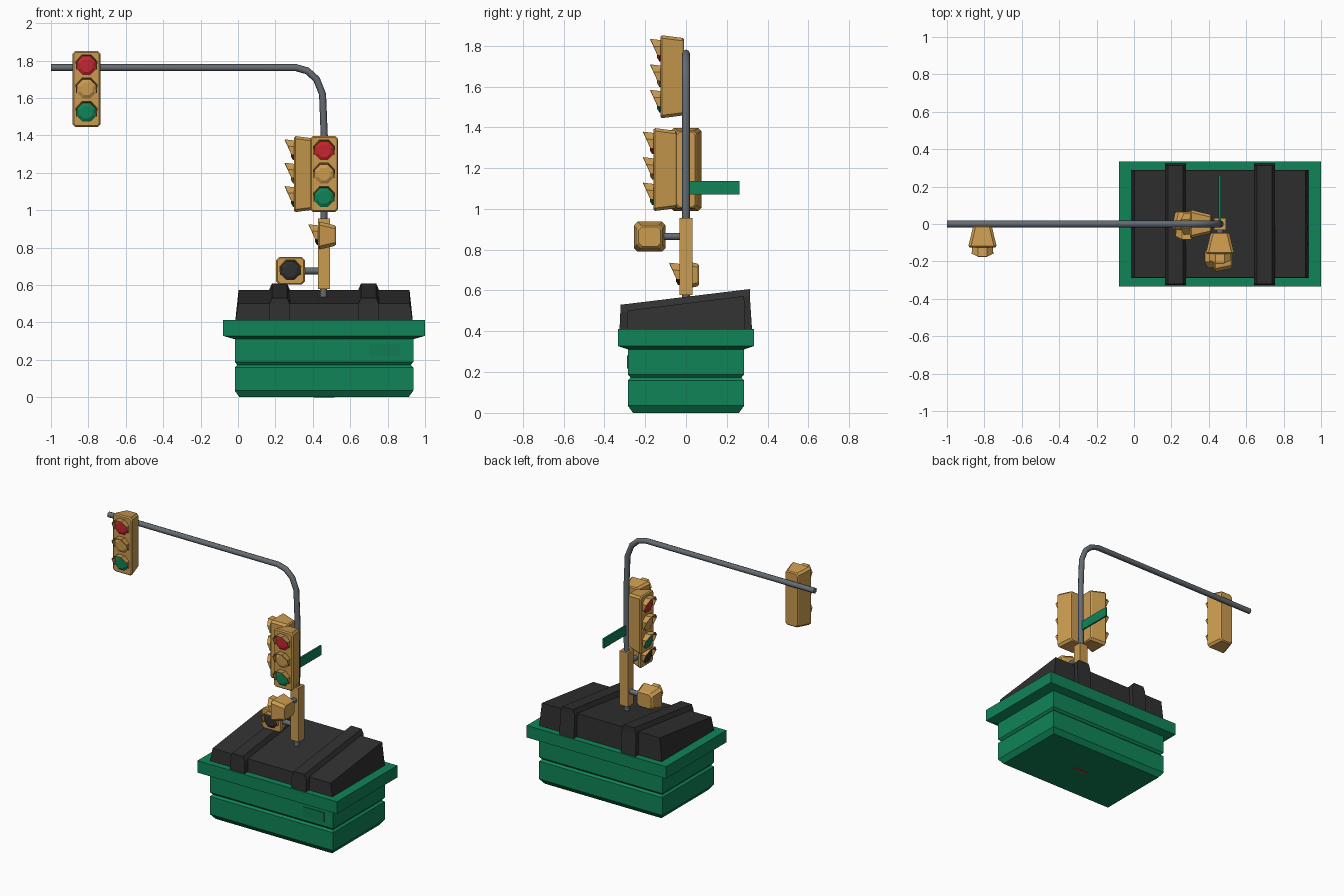
import bpy, bmesh, math
from mathutils import Vector, Matrix

if "Cube" in bpy.data.objects:
    bpy.data.objects.remove(bpy.data.objects["Cube"])


def material(name, r, g, b):
    m = bpy.data.materials.new(name)
    m.diffuse_color = (r, g, b, 1)
    m.use_nodes = True
    m.node_tree.nodes["Principled BSDF"].inputs["Base Color"].default_value = m.diffuse_color
    return m


GREEN = material("bin_green", 0.005, 0.23, 0.095)
DARK_GREEN = material("plate_green", 0.005, 0.20, 0.085)
BLACK = material("charcoal", 0.03, 0.03, 0.03)
AMBER = material("amber", 0.60, 0.33, 0.08)
RED = material("signal_red", 0.55, 0.02, 0.03)
GREY = material("pole_grey", 0.13, 0.15, 0.17)

PX = 0.46  # pole and bin centre


def finish(bm, name, mat, loc=(0, 0, 0), rot=0):
    bmesh.ops.recalc_face_normals(bm, faces=bm.faces[:])
    me = bpy.data.meshes.new(name)
    bm.to_mesh(me)
    bm.free()
    me.materials.append(mat)
    ob = bpy.data.objects.new(name, me)
    ob.location = loc
    ob.rotation_euler.z = rot
    bpy.context.collection.objects.link(ob)
    return ob


def loft(name, rings, mat, loc=(0, 0, 0), rot=0, caps=True):
    """Skin a list of equal-length rings of points."""
    bm = bmesh.new()
    vs = [[bm.verts.new(p) for p in r] for r in rings]
    n = len(rings[0])
    for a, b in zip(vs, vs[1:]):
        for i in range(n if caps else n - 1):
            j = (i + 1) % n
            bm.faces.new((a[i], a[j], b[j], b[i]))
    if caps:
        bm.faces.new(vs[0])
        bm.faces.new(vs[-1])
    return finish(bm, name, mat, loc, rot)


def rect(hx, hy, z):
    return [(-hx, -hy, z), (hx, -hy, z), (hx, hy, z), (-hx, hy, z)]


def chamfered(hx, hz, y, c):
    q = [(hx - c, hz), (hx, hz - c), (hx, c - hz), (hx - c, -hz)]
    q += [(-x, -z) for x, z in q]
    return [(x, y, z) for x, z in q]


def box(name, size, loc, mat):
    x, y, z = (s / 2 for s in size)
    return loft(name, [rect(x, y, -z), rect(x, y, z)], mat, loc)


# bin body with a groove, and its overhanging rim
body = [(0.025, 0.0), (0, 0.035), (0, 0.16), (0.013, 0.173), (0, 0.188), (0, 0.33)]
loft("bin_body", [rect(0.477 - i, 0.285 - i, z) for i, z in body], GREEN, (PX, 0, 0))
loft("bin_rim", [rect(0.477, 0.28, 0.31), rect(0.54, 0.334, 0.328),
                 rect(0.54, 0.334, 0.412)], GREEN, (PX, 0, 0))
box("front_plate", (0.17, 0.006, 0.065), (0.785, -0.286, 0.25), DARK_GREEN)
box("underside_mark", (0.11, 0.02, 0.004), (PX, 0, 0.001), RED)

# sloping lid
loft("lid", [rect(0.475, 0.29, 0.405),
             [(-0.457, -0.285, 0.502), (0.457, -0.285, 0.502),
              (0.457, 0.285, 0.573), (-0.457, 0.285, 0.573)]], BLACK, (PX, 0, 0))

# raised lid ribs with chamfered tops
for i, x in enumerate((0.222, 0.698)):
    rings = []
    for hx, d in ((0.056, 0.035), (0.041, 0.0)):
        rings.append((hx, d))
    outer = [[(-0.056, -0.326, 0.405), (0.056, -0.326, 0.405),
              (0.056, 0.324, 0.405), (-0.056, 0.324, 0.405)]]
    for hx, d in rings:
        outer.append([(-hx, -0.322, 0.53 - d), (hx, -0.322, 0.53 - d),
                      (hx, 0.313, 0.607 - d), (-hx, 0.313, 0.607 - d)])
    loft(f"lid_rib_{i + 1}", outer, BLACK, (x, 0, 0))


# round tubes swept along a path
def tube(name, pts, radius):
    cu = bpy.data.curves.new(name, 'CURVE')
    cu.dimensions = '3D'
    cu.bevel_depth = radius
    cu.bevel_resolution = 2
    cu.use_fill_caps = True
    sp = cu.splines.new('POLY')
    sp.points.add(len(pts) - 1)
    for p, c in zip(sp.points, pts):
        p.co = (*c, 1)
    cu.materials.append(GREY)
    ob = bpy.data.objects.new(name, cu)
    bpy.context.collection.objects.link(ob)
    bpy.ops.object.select_all(action='DESELECT')
    bpy.context.view_layer.objects.active = ob
    ob.select_set(True)
    bpy.ops.object.convert(target='MESH')
    bpy.ops.object.shade_smooth_by_angle(angle=math.radians(50))


path = [(0.457, 0.5), (0.461, 1.4), (0.452, 1.62), (0.42, 1.70),
        (0.37, 1.745), (0.31, 1.762), (-1.0, 1.762)]
tube("pole", [(x, 0, z) for x, z in path], 0.019)
tube("crossing_bracket_1", [(0.34, 0, 0.675), (0.44, 0, 0.675)], 0.018)
tube("crossing_bracket_2", [(PX, -0.12, 0.865), (PX, -0.02, 0.865)], 0.018)
box("pole_sleeve", (0.064, 0.062, 0.378), (PX, 0, 0.767), AMBER)
box("street_sign", (0.012, 0.245, 0.066), (PX - 0.002, 0.14, 1.103), GREEN)


def octagon(r, y, z):
    return [(r * math.cos(a), y, z + r * math.sin(a))
            for a in (math.radians(22.5 + 45 * k) for k in range(8))]


# one lens with its hood, facing -y from the plane y
def lamp(name, mat, y, z, loc, rot):
    loft(name + "_lens", [octagon(0.054, y + 0.01, z), octagon(0.054, y - 0.006, z),
                          octagon(0.036, y - 0.016, z)], mat, loc, rot)
    base, tip = [], []
    reach = (0.014, 0.034, 0.05, 0.05, 0.034, 0.014)
    for k, d in enumerate(reach):
        a = math.radians(-22.5 + 45 * k)
        for ring, r, yy in ((base, 0.056, y + 0.004), (tip, 0.056 + 0.14 * d, y - d)):
            ring.append((r * math.cos(a), yy, z + r * math.sin(a)))
    hood = loft(name + "_hood", [base, tip], AMBER, loc, rot, caps=False)
    s = hood.modifiers.new("thickness", 'SOLIDIFY')
    s.thickness = 0.005
    s.offset = 0


# three-lamp signals: two on the pole, one on the arm
def signal(name, loc, rot=0):
    loft(name + "_housing", [chamfered(0.068, 0.196, -0.16, 0.012),
                             chamfered(0.075, 0.203, -0.152, 0.014),
                             chamfered(0.051, 0.19, -0.052, 0.014),
                             chamfered(0.045, 0.183, -0.045, 0.014)], AMBER, loc, rot)
    for part, mat, z in (("stop", RED, 0.125), ("wait", AMBER, 0), ("go", GREEN, -0.125)):
        lamp(f"{name}_{part}", mat, -0.16, z, loc, rot)


signal("front_signal", (PX, 0, 1.193))
signal("side_signal", (PX, 0, 1.193), -math.pi / 2)
signal("arm_signal", (-0.81, 0.035, 1.648))


# small single-lamp crossing signals
def crossing(name, loc, rot=0):
    loft(name + "_housing", [chamfered(0.07, 0.067, -0.032, 0.014),
                             chamfered(0.078, 0.074, -0.024, 0.018),
                             chamfered(0.062, 0.056, 0.055, 0.018),
                             chamfered(0.054, 0.048, 0.064, 0.016)], AMBER, loc, rot)
    lamp(name, BLACK, -0.032, 0, loc, rot)


crossing("crossing_front", (0.28, 0, 0.676))
crossing("crossing_side", (PX, -0.178, 0.864), -math.pi / 2)
